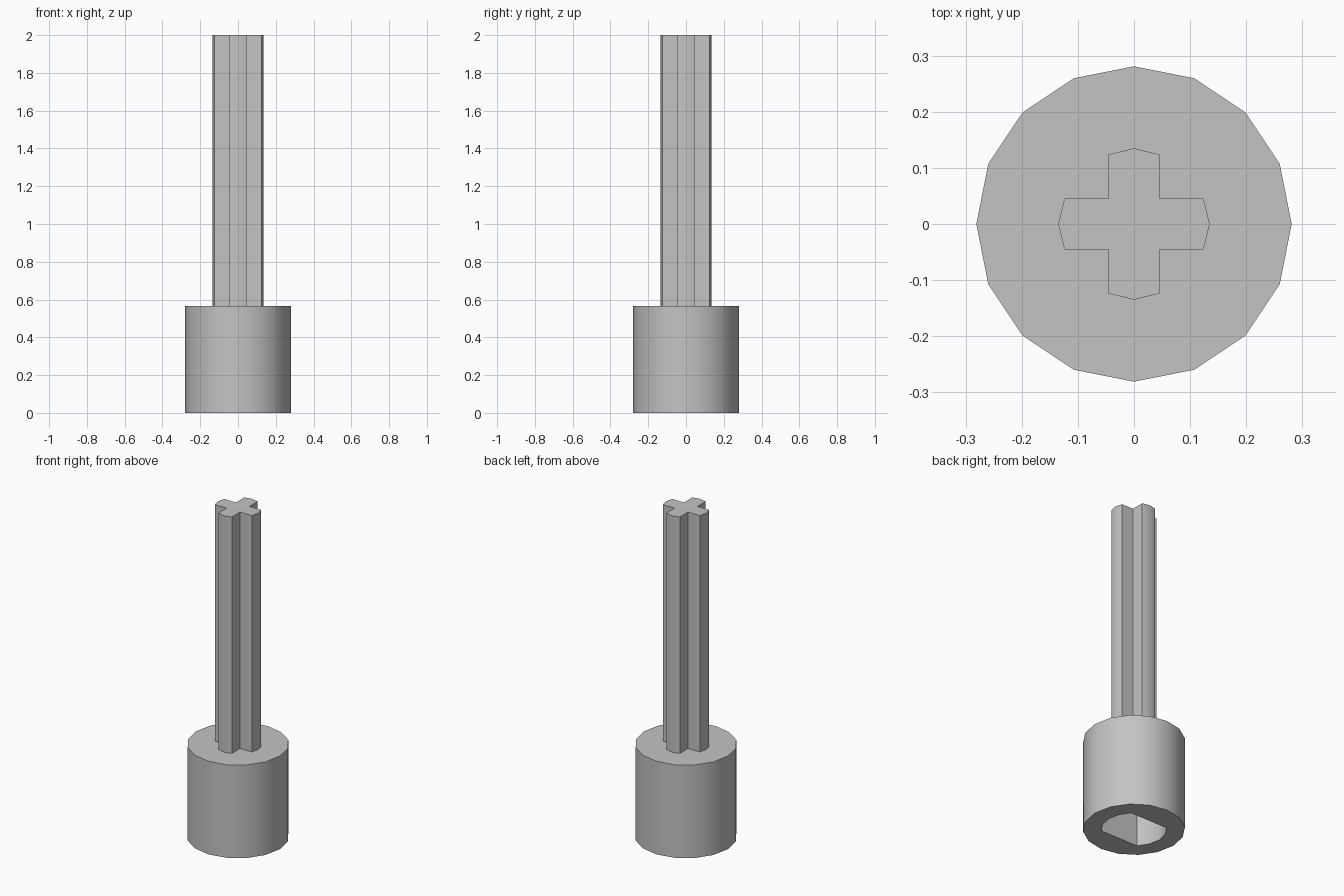
import bpy
import bmesh
from math import cos, sin, pi, radians

cube = bpy.data.objects.get("Cube")
if cube:
    bpy.data.objects.remove(cube, do_unlink=True)

SIDES = 16
HEIGHT, BASE_TOP, HOLE_TOP = 2.0, 0.565, 0.45

grey = bpy.data.materials.new("light_grey")
grey.use_nodes = True
colour = (0.55, 0.55, 0.55, 1)
grey.diffuse_color = colour
grey.node_tree.nodes["Principled BSDF"].inputs["Base Color"].default_value = colour


def circle(radius, flat=1.0):
    """Polygon ring, with its y clamped to make two parallel flats."""
    points = []
    for i in range(SIDES):
        a = 2 * pi * i / SIDES
        points.append((radius * cos(a), max(-flat, min(flat, radius * sin(a)))))
    return points


def loft(name, rings, cap_start=True):
    """Join (outline, height) rings in order and close the ends."""
    bm = bmesh.new()
    loops = [[bm.verts.new((x, y, z)) for x, y in pts] for pts, z in rings]
    for low, high in zip(loops, loops[1:]):
        n = len(low)
        for i in range(n):
            j = (i + 1) % n
            bm.faces.new((low[i], low[j], high[j], high[i]))
    if cap_start:
        bm.faces.new(loops[0][::-1])
    bm.faces.new(loops[-1])
    mesh = bpy.data.meshes.new(name)
    bm.to_mesh(mesh)
    bm.free()
    mesh.materials.append(grey)
    obj = bpy.data.objects.new(name, mesh)
    bpy.context.collection.objects.link(obj)
    bpy.ops.object.select_all(action="DESELECT")
    obj.select_set(True)
    bpy.context.view_layer.objects.active = obj
    bpy.ops.object.shade_smooth_by_angle(angle=radians(30))
    return obj


# Round base with a double-flat socket: from socket roof, down, out and up
hole_radius = 0.18
socket = circle(hole_radius, hole_radius * sin(pi / 4))
outer = circle(0.281)
loft("socket_base", [(socket, HOLE_TOP), (socket, 0), (outer, 0), (outer, BASE_TOP)])

# Cross-shaped shaft: one arm turned four times
arm = [(0.045, -0.045), (0.124, -0.045), (0.135, 0), (0.124, 0.045)]
cross = []
for _ in range(4):
    cross += arm
    arm = [(-y, x) for x, y in arm]
loft("cross_shaft", [(cross, BASE_TOP), (cross, HEIGHT)], cap_start=False)
